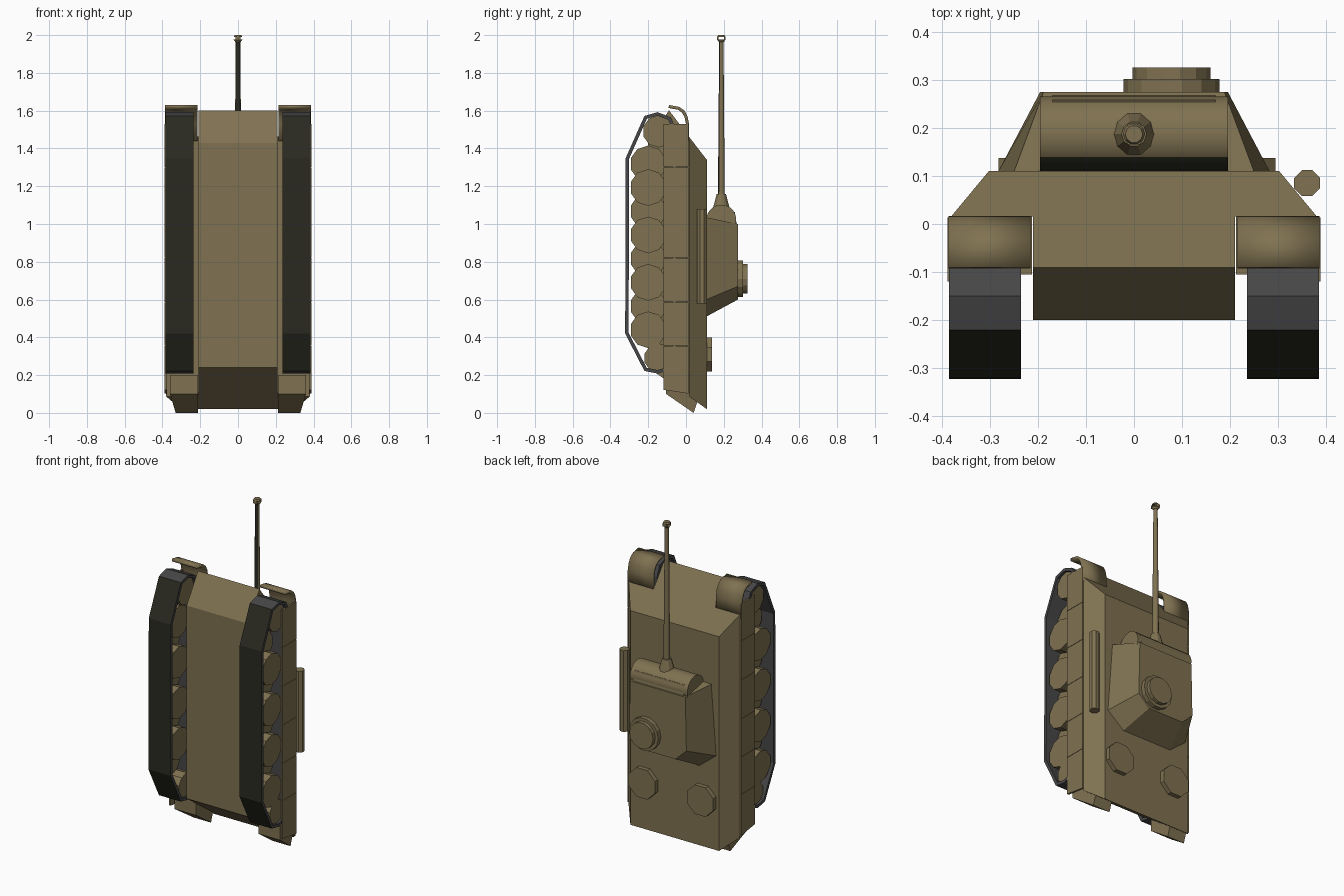
import bpy, bmesh, math
from mathutils import Matrix

if "Cube" in bpy.data.objects:
    bpy.data.objects.remove(bpy.data.objects["Cube"])

# The tank stands on its tail: forward is +z, its roof faces +y
def material(name, color):
    m = bpy.data.materials.new(name)
    m.diffuse_color = (*color, 1)
    m.use_nodes = True
    m.node_tree.nodes["Principled BSDF"].inputs["Base Color"].default_value = m.diffuse_color
    return m

TAN = material("tan_paint", (0.215, 0.168, 0.083))
GREY = material("track_grey", (0.062, 0.062, 0.065))
DARK = material("dark_olive", (0.023, 0.023, 0.015))

def finish(name, bm, mats=(TAN,), mirror=False, smooth=False, fix=True, rule=None):
    if fix:
        bmesh.ops.recalc_face_normals(bm, faces=bm.faces[:])
    if rule:
        bm.normal_update()
        for f in bm.faces:
            f.material_index = int(rule(f))
    me = bpy.data.meshes.new(name)
    bm.to_mesh(me)
    bm.free()
    for m in mats:
        me.materials.append(m)
    ob = bpy.data.objects.new(name, me)
    bpy.context.collection.objects.link(ob)
    if smooth:
        bpy.ops.object.select_all(action='DESELECT')
        ob.select_set(True)
        bpy.context.view_layer.objects.active = ob
        bpy.ops.object.shade_smooth_by_angle(angle=math.radians(40))
    if mirror:
        ob.modifiers.new("mirror", 'MIRROR').use_mirror_merge = False
    return ob

def loft(name, a, b, **kw):
    """Solid between two matching loops of 3D points."""
    bm = bmesh.new()
    va, vb = [bm.verts.new(p) for p in a], [bm.verts.new(p) for p in b]
    n = len(a)
    bm.faces.new(va)
    bm.faces.new(vb[::-1])
    for i in range(n):
        bm.faces.new((va[i], va[(i + 1) % n], vb[(i + 1) % n], vb[i]))
    return finish(name, bm, **kw)

def prism(name, yz, x0, x1, **kw):
    return loft(name, [(x0, *p) for p in yz], [(x1, *p) for p in yz], **kw)

ROT = {'x': Matrix.Rotation(math.pi / 2, 4, 'Y'),
       'y': Matrix.Rotation(-math.pi / 2, 4, 'X'), 'z': Matrix.Identity(4)}

def cyl(name, center, axis, length, r1, r2=None, sides=10, **kw):
    bm = bmesh.new()
    m = Matrix.Translation(center) @ ROT[axis] @ Matrix.Rotation(math.pi / sides, 4, 'Z')
    bmesh.ops.create_cone(bm, cap_ends=True, segments=sides, radius1=r1,
                          radius2=r1 if r2 is None else r2, depth=length, matrix=m)
    return finish(name, bm, **kw)

def ribbon(name, yz, x0, x1, thick, closed, inward, **kw):
    """Bent strip along a y-z path, thickened towards its inside."""
    bm = bmesh.new()
    rows = [(bm.verts.new((x0, *p)), bm.verts.new((x1, *p))) for p in yz]
    n = len(rows)
    for i in range(n if closed else n - 1):
        a, b = rows[i], rows[(i + 1) % n]
        bm.faces.new((a[0], b[0], b[1], a[1]))
    ob = finish(name, bm, fix=False, mirror=True, **kw)
    s = ob.modifiers.new("thickness", 'SOLIDIFY')
    s.thickness, s.offset, s.use_even_offset = thick, inward, True
    s.material_offset = s.material_offset_rim = -1
    return ob

# Hull
prism("lower_hull", [(0.016, 1.462), (-0.09, 1.602), (-0.2, 1.43), (-0.2, 0.24), (0.016, 0.087)],
      -0.21, 0.21)
loft("upper_hull",
     [(-.38, .016, .087), (.38, .016, .087), (.38, .016, 1.462), (-.38, .016, 1.462)],
     [(-.302, .11, .02), (.302, .11, .02), (.302, .11, 1.34), (-.302, .11, 1.34)])

# Rear stowage bins, narrowing to the tail
bin_yz = [(0.06, 0.06), (0.04, 0.0), (-0.105, 0.1), (-0.105, 0.2), (0.016, 0.2)]
loft("rear_bin", [(0.212, *p) for p in bin_yz],
     [(0.33 if p[1] < 0.08 else 0.36, *p) for p in bin_yz], mirror=True)

# Side skirts
edges = [0.12, 0.355, 0.585, 0.82, 1.06, 1.3, 1.53]
for i, (a, b) in enumerate(zip(edges, edges[1:])):
    prism(f"skirt_{i}", [(-0.12, a + .002), (0.014, a + .002 - (.02 if i == 0 else 0)),
                         (0.014, b), (-0.12, b)], 0.376, 0.388, mirror=True)

# Curved front mudguards
ribbon("front_mudguard", [(.017, 1.44), (.016, 1.53), (.008, 1.57), (-.008, 1.6),
                          (-.035, 1.62), (-.09, 1.63)], 0.215, 0.386, 0.016, False, -1, smooth=True)

# Tracks: dark tread on the ground side, grey elsewhere
ribbon("track", [(-.322, .42), (-.22, .222), (-.15, .208), (-.08, .23), (-.052, .29),
                 (-.052, 1.5), (-.08, 1.565), (-.15, 1.592), (-.22, 1.572), (-.319, 1.35)],
       0.235, 0.385, 0.018, True, -1, mats=(GREY, DARK),
       rule=lambda f: f.calc_center_median().y < -0.2)

# Interleaved road wheels, sprocket and idler
for i in range(8):
    x = 0.345 if i % 2 == 0 else 0.285
    cyl(f"road_wheel_{i}", (x, -0.2, 0.44 + i * 0.1255), 'x', 0.05, 0.097, mirror=True)
cyl("drive_sprocket", (0.31, -0.145, 1.49), 'x', 0.12, 0.085, mirror=True)
cyl("idler_wheel", (0.31, -0.145, 0.29), 'x', 0.12, 0.078, mirror=True)

# Turret with sloped sides and angled rear corners
def outline(half, y):
    return [(w, y, z) for w, z in half] + [(-w, y, z) for w, z in half[::-1]]

loft("turret", outline([(0.25, 1.035), (0.283, 0.6), (0.17, 0.51)], 0.108),
     outline([(0.188, 1.0), (0.195, 0.67), (0.12, 0.6)], 0.275))
# Mantlet with dark underside, and rain lip above it
cyl("mantlet", (0, 0.187, 1.023), 'x', 0.39, 0.079, sides=24, smooth=True, mats=(TAN, DARK),
    rule=lambda f: abs(f.normal.x) < .5 and f.calc_center_median().y < .135)
prism("mantlet_lip", [(.268, 1.0), (.258, 1.065), (.25, 1.062), (.245, 1.0)], -0.17, 0.17)
cyl("cupola_base", (0.078, 0.287, 0.71), 'y', 0.03, 0.1, sides=14)
cyl("cupola_lid", (0.078, 0.312, 0.71), 'y', 0.026, 0.081, sides=14)

# Gun with collar, tapering barrel (dark below) and open-sided muzzle brake
GY = 0.187
cyl("gun_collar", (0, GY, 1.118), 'z', 0.08, 0.048, 0.026)
cyl("barrel", (0, GY, 1.55), 'z', 0.84, 0.019, 0.012, smooth=True, mats=(TAN, DARK),
    rule=lambda f: f.normal.y < -0.7)
cyl("muzzle_rear", (0, GY, 1.97), 'z', 0.012, 0.014, 0.023)
cyl("muzzle_front", (0, GY, 1.995), 'z', 0.01, 0.023, 0.018)
for side in (-1, 1):
    y = GY + side * 0.018
    prism("muzzle_web", [(y - .004, 1.974), (y + .004, 1.974), (y + .004, 1.992), (y - .004, 1.992)],
          -0.014, 0.014)

# Rear deck hatches and the tube carried on one side
for x in (-0.192, 0.205):
    cyl("deck_hatch", (x, 0.122, 0.31), 'y', 0.03, 0.097, sides=8)
cyl("side_tube", (0.36, 0.085, 0.83), 'z', 0.5, 0.029, sides=8)
